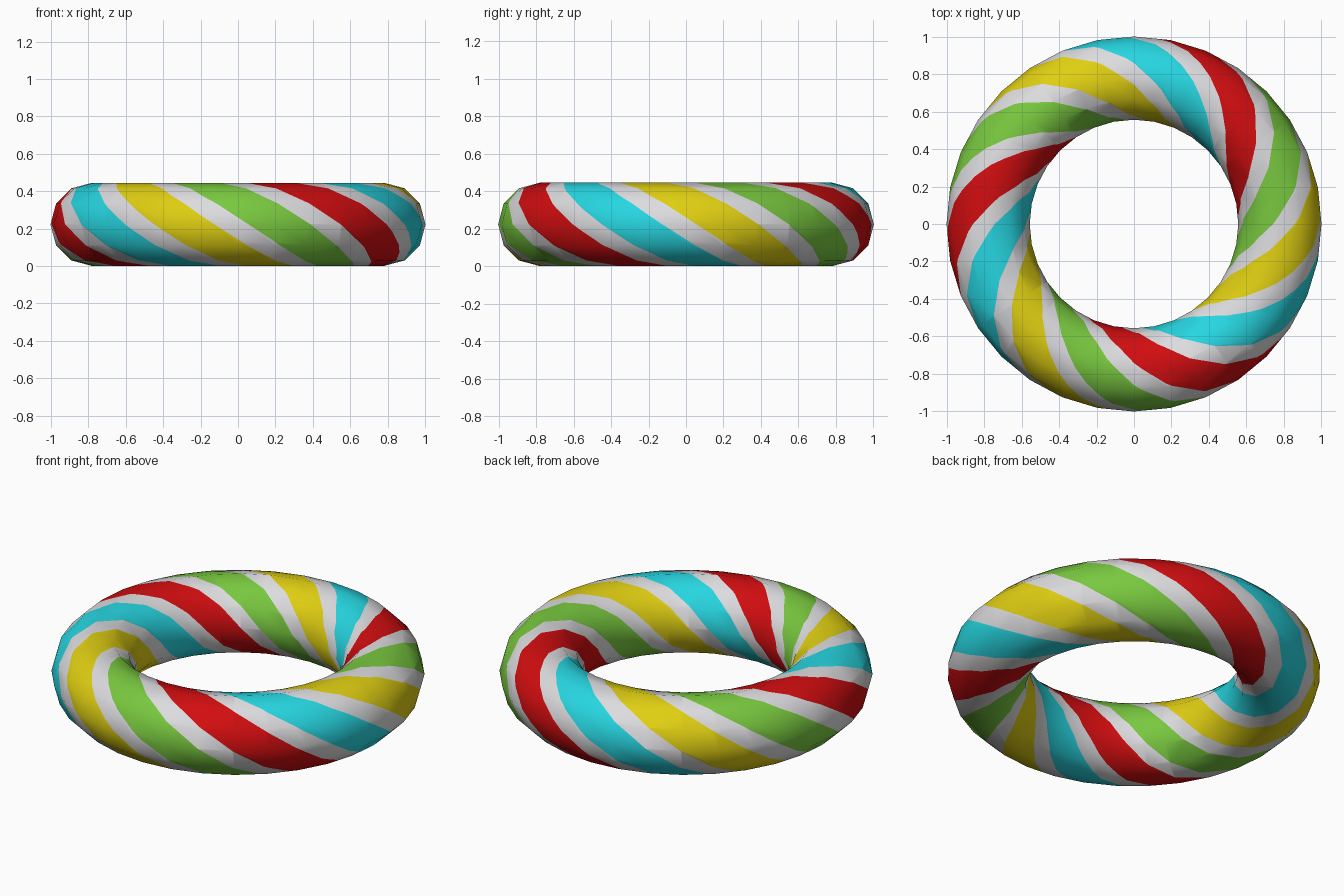
import bpy, bmesh, math
from mathutils import Vector

if "Cube" in bpy.data.objects:
    bpy.data.objects.remove(bpy.data.objects["Cube"])

R, r, ZC = 0.78, 0.2225, 0.2225       # ring radius, tube radius, centre height
NU, NV = 32, 12                       # segments around the ring / around the tube
STRIPES = 12                          # coloured bands, each followed by a white one
PERIOD = NU / STRIPES                 # stripe spacing in segments
OFFSET = 13 / 360 * NU                # centre of a yellow band on the outer equator
HALF = PERIOD * 0.325                 # half width of a coloured band
SLOPE = (NU / 3) / NV                 # each band shifts a third of a turn per tube loop


def material(name, rgb):
    m = bpy.data.materials.new(name)
    m.diffuse_color = (*rgb, 1)
    m.use_nodes = True
    m.node_tree.nodes["Principled BSDF"].inputs["Base Color"].default_value = m.diffuse_color
    return m


def corner(i, j):
    a, b = 2 * math.pi * i / NU, 2 * math.pi * j / NV
    d = R + r * math.cos(b)
    return Vector((d * math.cos(a), d * math.sin(a), ZC + r * math.sin(b)))


def on_ring(u, v):
    # point on the flat-sided ring for unrolled coordinates u, v
    i, j = math.floor(u + 1e-5), math.floor(v + 1e-5)
    low = corner(i, j).lerp(corner(i + 1, j), u - i)
    high = corner(i, j + 1).lerp(corner(i + 1, j + 1), u - i)
    return low.lerp(high, v - j)


# unrolled ring surface
bm = bmesh.new()
grid = [[bm.verts.new((i, j, 0)) for j in range(NV + 1)] for i in range(NU + 1)]
for i in range(NU):
    for j in range(NV):
        bm.faces.new((grid[i][j], grid[i + 1][j], grid[i + 1][j + 1], grid[i][j + 1]))

# cut along the slanted band edges
for k in range(-1, STRIPES + 5):
    for side in (-HALF, HALF):
        bmesh.ops.bisect_plane(bm, geom=bm.verts[:] + bm.edges[:] + bm.faces[:], dist=1e-5,
                               plane_co=(OFFSET + k * PERIOD + side, 0, 0),
                               plane_no=Vector((1, SLOPE, 0)).normalized())

# colour by position across the bands
for f in bm.faces:
    c = f.calc_center_median()
    p = (c.x + SLOPE * c.y - OFFSET) / PERIOD
    k = round(p)
    f.material_index = 1 + k % 4 if abs(p - k) * PERIOD < HALF else 0
    f.smooth = True

# roll up into the ring and close the seams
for v in bm.verts:
    v.co = on_ring(v.co.x, v.co.y)
bmesh.ops.remove_doubles(bm, verts=bm.verts[:], dist=1e-4)
bmesh.ops.recalc_face_normals(bm, faces=bm.faces[:])

mesh = bpy.data.meshes.new("striped_ring")
bm.to_mesh(mesh)
bm.free()
for name, rgb in (("white", (0.72, 0.72, 0.74)), ("yellow", (0.74, 0.62, 0.006)),
                  ("green", (0.19, 0.58, 0.05)), ("red", (0.64, 0.004, 0.005)),
                  ("cyan", (0.02, 0.68, 0.76))):
    mesh.materials.append(material(name, rgb))
ring = bpy.data.objects.new("striped_ring", mesh)
bpy.context.collection.objects.link(ring)
